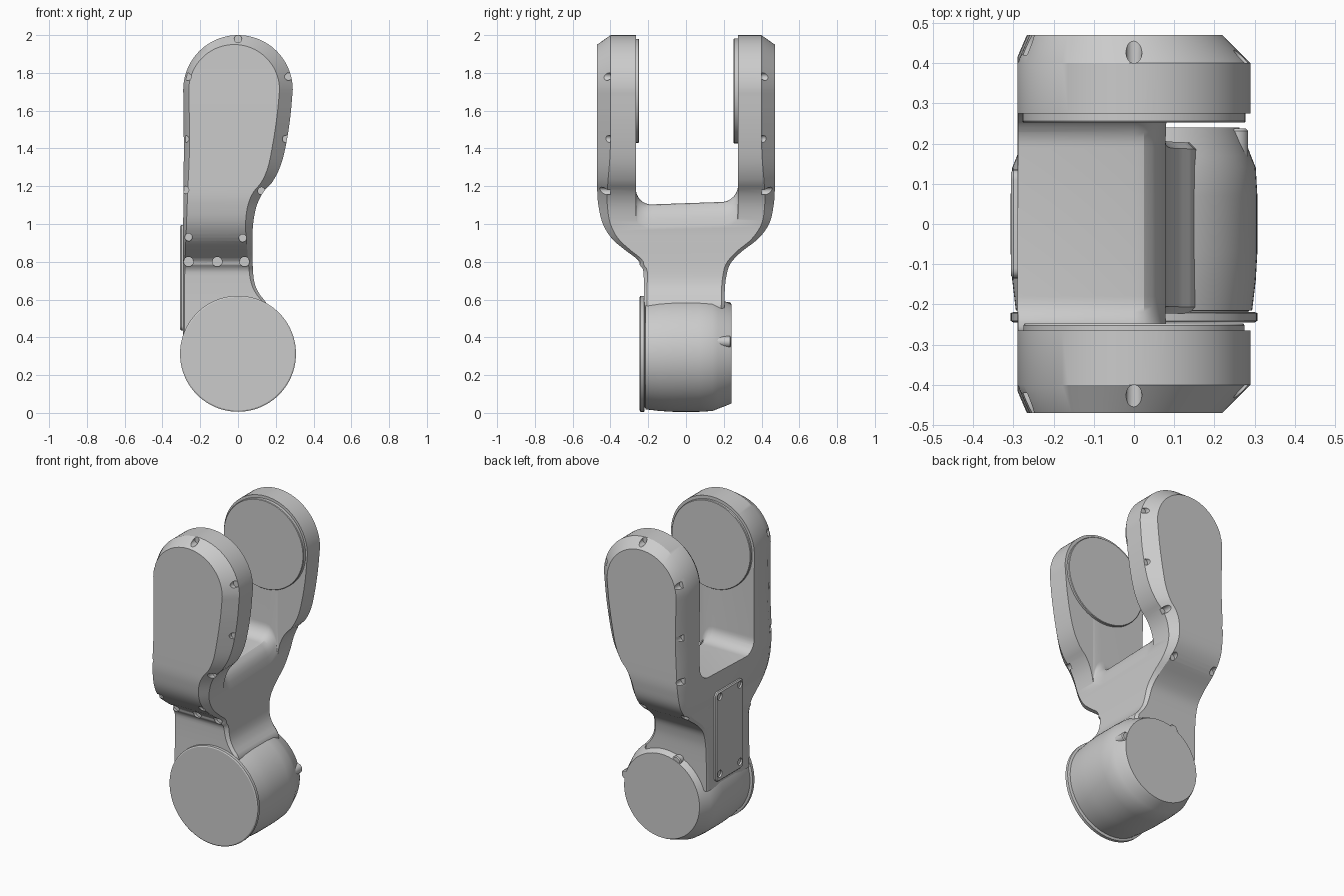
import bpy, bmesh, math
from mathutils import Matrix, Vector

if "Cube" in bpy.data.objects:
    bpy.data.objects.remove(bpy.data.objects["Cube"])

def make(name, verts, faces):
    me = bpy.data.meshes.new(name)
    bm = bmesh.new()
    vs = [bm.verts.new(v) for v in verts]
    for f in faces:
        bm.faces.new([vs[i] for i in f])
    bmesh.ops.recalc_face_normals(bm, faces=bm.faces)
    bm.to_mesh(me)
    bm.free()
    ob = bpy.data.objects.new(name, me)
    bpy.context.collection.objects.link(ob)
    return ob

def activate(ob):
    bpy.ops.object.select_all(action='DESELECT')
    ob.select_set(True)
    bpy.context.view_layer.objects.active = ob

def smooth(ob, angle=28):
    activate(ob)
    bpy.ops.object.shade_smooth_by_angle(angle=math.radians(angle))

def cut(ob, cutter):
    cutter.hide_render = True
    m = ob.modifiers.new("cut", 'BOOLEAN')
    m.operation, m.solver, m.object = 'DIFFERENCE', 'EXACT', cutter
    activate(ob)
    bpy.ops.object.modifier_apply(modifier=m.name)
    bpy.data.objects.remove(cutter)

def curve(pts):
    """Smooth interpolation through (z, value) points."""
    def slope(i):
        a, b = pts[max(i - 1, 0)], pts[min(i + 1, len(pts) - 1)]
        return (b[1] - a[1]) / (b[0] - a[0])
    def f(z):
        z = min(max(z, pts[0][0]), pts[-1][0])
        i = next(k for k in range(len(pts) - 1) if z <= pts[k + 1][0])
        (z0, v0), (z1, v1) = pts[i], pts[i + 1]
        h, t = z1 - z0, (z - z0) / (z1 - z0)
        return ((2*t**3 - 3*t*t + 1) * v0 + (t**3 - 2*t*t + t) * h * slope(i)
                + (3*t*t - 2*t**3) * v1 + (t**3 - t*t) * h * slope(i + 1))
    return f

def lathe(name, prof, center, n=96):
    """Solid of revolution about the y axis from (radius, y) points."""
    verts = [(center[0] + r * math.cos(2*math.pi*k/n), y, center[1] + r * math.sin(2*math.pi*k/n))
             for r, y in prof for k in range(n)]
    faces = [(j*n + k, j*n + (k+1) % n, (j+1)*n + (k+1) % n, (j+1)*n + k)
             for j in range(len(prof) - 1) for k in range(n)]
    faces += [tuple(range(n)), tuple(range((len(prof)-1)*n, len(prof)*n))]
    ob = make(name, verts, faces)
    smooth(ob)
    return ob

# fork body outline: right edge, front and back depth, chamfer size, all by height
right = curve([(.4, .16), (.58, .15), (.62, .12), (.67, .093), (.74, .08), (.9, .077), (1.0, .08),
               (1.1, .10), (1.17, .135), (1.22, .18), (1.3, .222), (1.4, .25), (1.55, .275), (1.71, .29)])
left = curve([(.4, -.29), (1.0, -.29), (1.4, -.287), (1.71, -.29)])
front = curve([(.4, .225), (.76, .225), (.77, .24), (.81, .255), (.86, .32), (.92, .39), (1.0, .44),
               (1.1, .464), (1.18, .47), (2.0, .47)])
back = curve([(.4, .2), (.64, .205), (.72, .213), (.79, .235), (.85, .29), (.92, .38), (1.0, .44),
              (1.1, .464), (1.18, .47), (2.0, .47)])
inset = curve([(.4, .015), (.75, .02), (1.0, .04), (1.2, .055), (1.4, .07), (1.71, .07)])

rows = []          # z, left x, right x, inset z, inset left x, inset right x, chamfer depth
N = 72
for i in range(N):
    z = .4 + 1.31 * i / N
    c = inset(z)
    rows.append((z, left(z), right(z), z, left(z) + c * .43, right(z) - c, c))
for i in range(25):
    a = math.radians(89) * i / 24
    s, c = math.sin(a), math.cos(a)
    rows.append((1.71 + .29*s, -.29*c, .29*c, 1.71 + .24*s, -.02 - .24*c, -.02 + .24*c, .07))
verts, faces = [], []
for z, xl, xr, zi, il, ir, c in rows:
    f, b = -front(zi), back(zi)
    verts += [(il, f, zi), (ir, f, zi), (xr, f + c, z), (xr, b - c, z),
              (ir, b, zi), (il, b, zi), (xl, b - c, z), (xl, f + c, z)]
for i in range(len(rows) - 1):
    faces += [(i*8 + k, i*8 + (k+1) % 8, i*8 + 8 + (k+1) % 8, i*8 + 8 + k) for k in range(8)]
for o in (0, (len(rows) - 1) * 8):
    faces += [(o, o+1, o+2, o+7), (o+7, o+2, o+3, o+6), (o+6, o+3, o+4, o+5)]
body = make("fork_body", verts, faces)

# U slot between the prongs, its floor rolling over towards +x
stations = [(-.5, 1.11), (0, 1.11), (.025, 1.104), (.045, 1.085), (.06, 1.06), (.07, 1.03),
            (.077, .99), (.086, .93), (.5, .93)]
verts, r, yl, yr = [], .085, -.265, .275
for x, fl in stations:
    verts.append((x, yl, 2.2))
    for c0, s0 in ((yl + r, 180), (yr - r, 270)):
        for k in range(11):
            a = math.radians(s0 + 9 * k)
            y = c0 + r * math.cos(a)
            verts.append((x, y, fl + r + r * math.sin(a) + .035 * y))
    verts.append((x, yr, 2.2))
n = len(verts) // len(stations)
faces = [(j*n + k, j*n + (k+1) % n, (j+1)*n + (k+1) % n, (j+1)*n + k)
         for j in range(len(stations) - 1) for k in range(n)]
faces += [tuple(range(n)), tuple(range((len(stations)-1)*n, len(stations)*n))]
cut(body, make("slot_cutter", verts, faces))

def peg_cutter(name, pegs):
    """Separate pegs joined in one mesh: (centre, radius, length, axis)."""
    bm = bmesh.new()
    for p, rad, length, axis in pegs:
        q = Vector((0, 0, 1)).rotation_difference(Vector(axis)).to_matrix().to_4x4()
        bmesh.ops.create_cone(bm, cap_ends=True, segments=16, radius1=rad, radius2=rad,
                              depth=length, matrix=Matrix.Translation(p) @ q)
    me = bpy.data.meshes.new(name)
    bm.to_mesh(me)
    bm.free()
    ob = bpy.data.objects.new(name, me)
    bpy.context.collection.objects.link(ob)
    return ob

# screw pockets around the cover edges
pegs = []
for x, z, d in ((0, 1.98, .40), (.268, 1.78, .40), (.255, 1.45, .40), (.125, 1.175, .40), (.025, .925, .365),
                (-.268, 1.78, .42), (-.28, 1.45, .42), (-.28, 1.18, .42), (-.262, .93, .37)):
    for s in (-1, 1):
        pegs.append(((x, s * (d + .1), z), .02, .2, (0, 1, 0)))
for x in (-.262, -.11, .035):
    pegs.append(((x, -.27, .8), .026, .09, (0, 1, 0)))
cut(body, peg_cutter("pocket_cutter", pegs))
smooth(body)

# bearing pads inside each prong
lathe("front_pad", [(.275, -.29), (.275, -.252), (.272, -.248)], (0, 1.705))
lathe("back_pad", [(.275, .252), (.278, .256), (.278, .29)], (0, 1.705))

# round joint housing with its front cap
lathe("joint_housing", [(.285, -.225), (.285, -.216), (.294, -.215), (.303, -.14), (.307, -.07), (.307, .07),
                        (.303, .14), (.291, .17), (.27, .225), (.262, .24)], (0, .313))
lathe("joint_front_cap", [(.3, -.245), (.307, -.241), (.307, -.222), (.3, -.219)], (0, .313))
for i, deg in enumerate((14, 112)):
    a = math.radians(deg)
    lathe("joint_screw_boss_%d" % i, [(.03, .16), (.03, .232), (.024, .238)],
          (.262 * math.cos(a), .313 + .262 * math.sin(a)), 24)

# access plate on the -x side of the neck
verts = []
for x, g in ((-.26, 0), (-.3, 0), (-.306, .006)):
    for cy, cz, s0 in ((.11, .97, 0), (-.11, .97, 90), (-.11, .46, 180), (.11, .46, 270)):
        for k in range(6):
            a = math.radians(s0 + 18 * k)
            verts.append((x, cy + (.025 - g) * math.cos(a), cz + (.025 - g) * math.sin(a)))
faces = [(j*24 + k, j*24 + (k+1) % 24, j*24 + 24 + (k+1) % 24, j*24 + 24 + k)
         for j in range(2) for k in range(24)]
faces += [tuple(range(24)), tuple(range(48, 72))]
plate = make("access_plate", verts, faces)
cut(plate, peg_cutter("plate_pocket_cutter",
                      [((-.34, y, z), .022, .09, (1, 0, 0)) for y in (-.1, .1) for z in (.48, .965)]))
smooth(plate)
